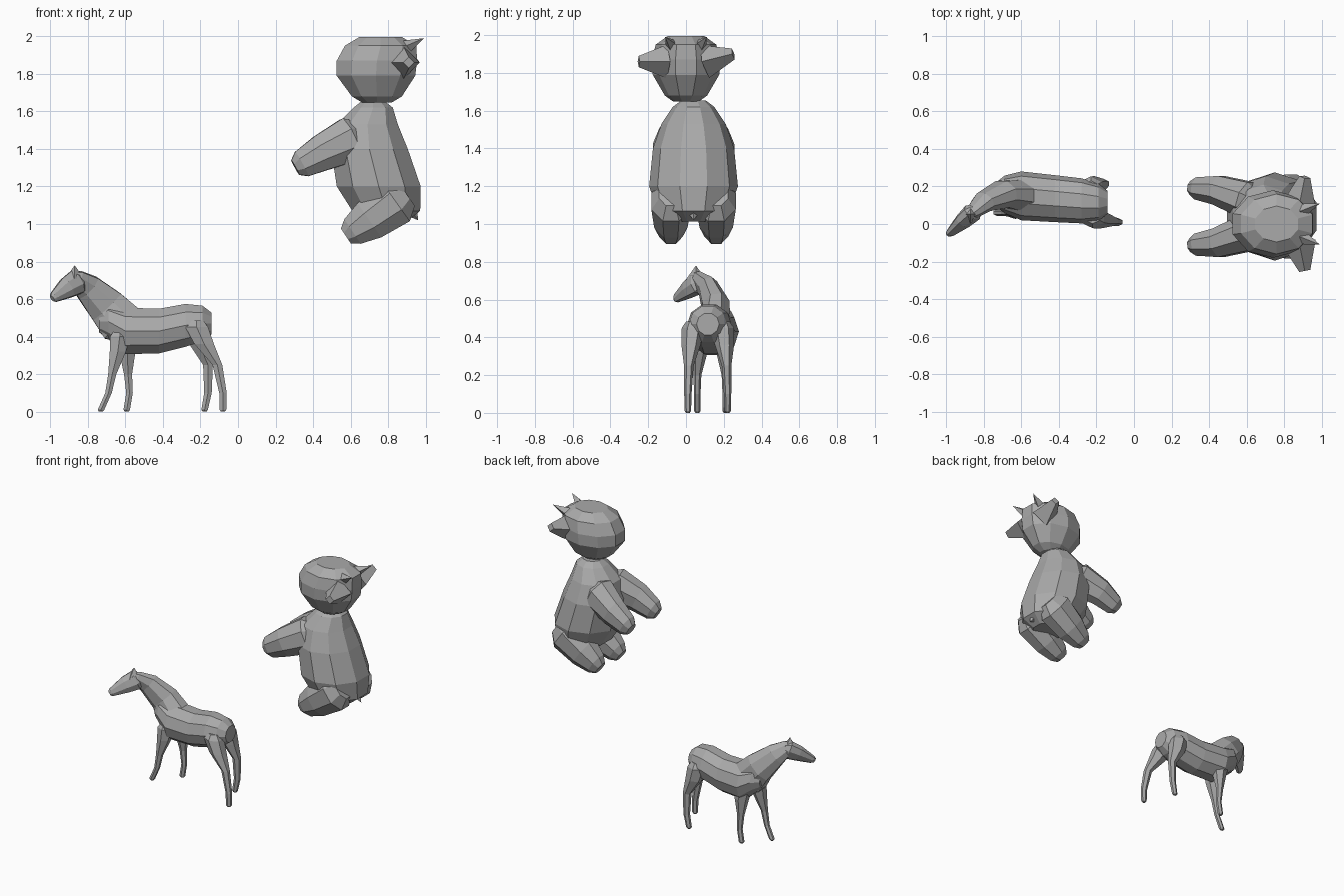
import bpy
import bmesh
from math import cos, sin, tau
from mathutils import Matrix, Vector

cube = bpy.data.objects.get("Cube")
if cube:
    bpy.data.objects.remove(cube, do_unlink=True)

grey = bpy.data.materials.new("plain grey")
grey.use_nodes = True
shade = (0.4, 0.4, 0.4, 1)
grey.diffuse_color = shade
grey.node_tree.nodes["Principled BSDF"].inputs["Base Color"].default_value = shade

ACROSS = Vector((0, 1, 0))
ALONG = Vector((1, 0, 0))
UP = Vector((0, 0, 1))


def finish(name, bm):
    bmesh.ops.recalc_face_normals(bm, faces=bm.faces)
    mesh = bpy.data.meshes.new(name)
    bm.to_mesh(mesh)
    bm.free()
    mesh.materials.append(grey)
    part = bpy.data.objects.new(name, mesh)
    bpy.context.collection.objects.link(part)


def tube(name, profile, y_rule, breadth=1, sides=8, axis=None, cap=0.5):
    """Skin oval rings along a path of (x, z, radius), with a blunt cap at each end.
    y_rule gives y from x and z; breadth scales the rings across the path."""
    centres = [Vector((x, y_rule(x, z), z)) for x, z, radius in profile]
    radii = [radius for x, z, radius in profile]
    tangents = []
    for i in range(len(centres)):
        ahead = centres[min(i + 1, len(centres) - 1)]
        behind = centres[max(i - 1, 0)]
        direction = (ahead - behind).normalized()
        if axis:
            direction = axis if direction.dot(axis) > 0 else -axis
        tangents.append(direction)
    # Blunt caps: a smaller ring a little beyond each end
    first = centres[0] - tangents[0] * radii[0] * cap
    last = centres[-1] + tangents[-1] * radii[-1] * cap
    centres = [first] + centres + [last]
    tangents = [tangents[0]] + tangents + [tangents[-1]]
    radii = [radii[0] * 0.6] + radii + [radii[-1] * 0.6]

    bm = bmesh.new()
    rings = []
    for centre, tangent, radius in zip(centres, tangents, radii):
        side = (ACROSS - tangent * ACROSS.dot(tangent)).normalized()
        depth = tangent.cross(side)
        angles = [tau * (k + 0.5) / sides for k in range(sides)]
        rings.append([bm.verts.new(centre + radius * (depth * cos(a) + side * breadth * sin(a)))
                      for a in angles])
    for ring, following in zip(rings, rings[1:]):
        for k in range(sides):
            bm.faces.new((ring[k - 1], ring[k], following[k], following[k - 1]))
    bm.faces.new(rings[0])
    bm.faces.new(rings[-1])
    finish(name, bm)


def spike(name, base, tip, radius, blunt=0):
    """Four-sided cone from a base centre to a tip of radius blunt."""
    base, tip = Vector(base), Vector(tip)
    direction = tip - base
    turn = direction.to_track_quat("Z", "Y").to_matrix().to_4x4()
    place = Matrix.Translation((base + tip) / 2) @ turn
    bm = bmesh.new()
    bmesh.ops.create_cone(bm, cap_ends=True, segments=4, radius1=radius,
                          radius2=blunt, depth=direction.length, matrix=place)
    finish(name, bm)


def level(y):
    """A path that stays at one y."""
    return lambda x, z: y


def horse_middle(x, z):
    """The barrel lies slightly askew, and the neck turns to the right."""
    turn = max(0, -0.75 - x)
    return 0.1 - x / 12 - turn


BEAR_MIDDLE = 0.04

# Bear torso, head and tail
torso = [(0.79, 1.07, 0.19), (0.75, 1.2, 0.235), (0.7, 1.4, 0.215),
         (0.69, 1.53, 0.17), (0.72, 1.62, 0.11)]
tube("bear_torso", torso, level(BEAR_MIDDLE), sides=10, axis=UP, cap=0.3)
head = [(0.74, 1.68, 0.14), (0.735, 1.79, 0.22), (0.74, 1.87, 0.225), (0.76, 1.95, 0.2)]
tube("bear_head", head, level(0), breadth=0.8, sides=10, axis=UP, cap=0.23)
spike("bear_tail", (0.9, BEAR_MIDDLE, 1.1), (0.96, BEAR_MIDDLE, 1.02), 0.06)

# Bear limbs, ears and horns
arm = [(0.6, 1.45, 0.13), (0.45, 1.38, 0.105), (0.34, 1.32, 0.08)]
leg = [(0.84, 1.12, 0.14), (0.7, 1.02, 0.12), (0.61, 0.96, 0.085)]
for label, side in (("right", -1), ("left", 1)):
    def shoulder(x, z):
        return BEAR_MIDDLE + side * (0.15 - max(0, x - 0.42) / 3)

    tube(label + "_bear_arm", arm, shoulder, breadth=0.8)
    tube(label + "_bear_leg", leg, level(BEAR_MIDDLE + side * 0.12), breadth=0.8)
    spike(label + "_bear_ear", (0.88, side * 0.1, 1.86),
          (0.91, side * 0.25, 1.88 + side * 0.02), 0.09, 0.03)
    spike(label + "_bear_horn", (0.89, side * 0.07, 1.94), (0.99, side * 0.11, 1.99), 0.04)

# Horse barrel
barrel = [(-0.19, 0.47, 0.1), (-0.28, 0.46, 0.12), (-0.42, 0.43, 0.125),
          (-0.6, 0.43, 0.13), (-0.69, 0.48, 0.1)]
tube("horse_body", barrel, horse_middle, sides=10, axis=ALONG)

# Horse neck, head and poll
neck = [(-0.62, 0.47, 0.13), (-0.7, 0.56, 0.11), (-0.8, 0.66, 0.08), (-0.86, 0.71, 0.05)]
tube("horse_neck", neck, horse_middle, breadth=0.7)
muzzle = [(-0.86, 0.69, 0.07), (-0.91, 0.66, 0.06), (-0.98, 0.61, 0.03)]
tube("horse_head", muzzle, horse_middle, breadth=0.7)
poll = horse_middle(-0.87, 0)
spike("horse_poll", (-0.87, poll, 0.71), (-0.87, poll, 0.78), 0.05)


# Horse legs, from the hoof up, leaning from the hoof line into the body
def horse_leg(name, profile, shift, y):
    def lean(x, z):
        return y + (horse_middle(x, z) - y) * max(0, z - 0.2)

    moved = [(x + shift * (1 - z * 2), z, radius) for x, z, radius in profile]
    tube(name, moved, lean, breadth=0.85, sides=6, axis=UP)


fore = [(-0.73, 0.01, 0.02), (-0.69, 0.1, 0.02), (-0.67, 0.2, 0.025),
        (-0.64, 0.32, 0.05), (-0.63, 0.4, 0.06)]
hind = [(-0.08, 0.01, 0.02), (-0.08, 0.1, 0.023), (-0.11, 0.25, 0.03),
        (-0.18, 0.36, 0.06), (-0.22, 0.45, 0.07)]
horse_leg("right_front_leg", fore, 0, 0.06)
horse_leg("left_front_leg", fore, 0.14, 0.21)
horse_leg("right_hind_leg", hind, 0, 0.01)
horse_leg("left_hind_leg", hind, -0.1, 0.22)
